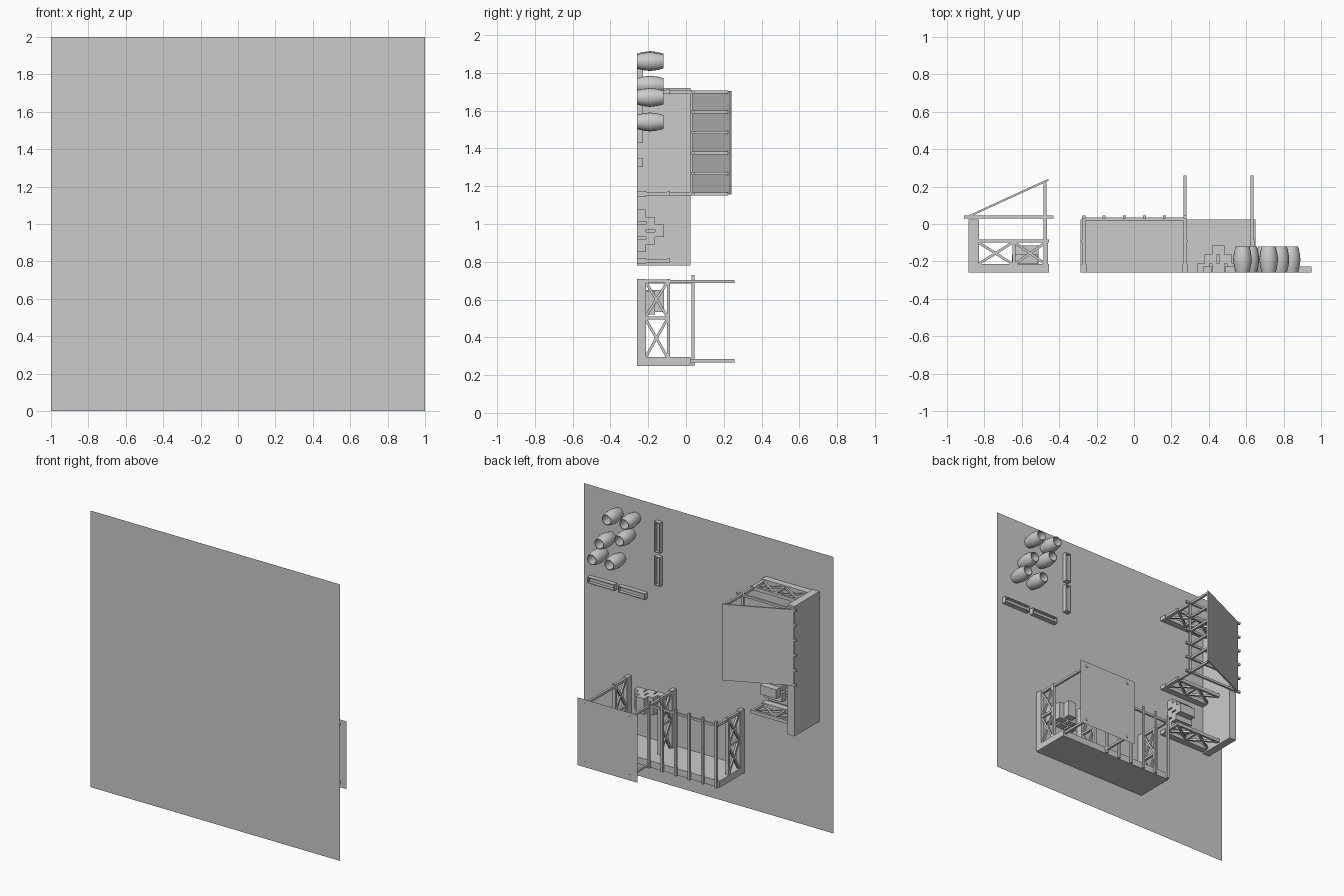
import bpy, bmesh, math
from mathutils import Vector, Matrix

if "Cube" in bpy.data.objects:
    bpy.data.objects.remove(bpy.data.objects["Cube"])

G = -0.26  # ground level; the scene's own "up" is +y


def finish(name, bm):
    me = bpy.data.meshes.new(name)
    bmesh.ops.recalc_face_normals(bm, faces=bm.faces)
    bm.to_mesh(me)
    bm.free()
    ob = bpy.data.objects.new(name, me)
    bpy.context.collection.objects.link(ob)
    return ob


def box(name, x, y, z):
    bm = bmesh.new()
    size = [b - a for a, b in (x, y, z)]
    mid = [(a + b) / 2 for a, b in (x, y, z)]
    bmesh.ops.create_cube(bm, size=1, matrix=Matrix.Translation(mid) @ Matrix.Diagonal((*size, 1)))
    return finish(name, bm)


def sheet(name, corners):
    bm = bmesh.new()
    bm.faces.new([bm.verts.new(c) for c in corners])
    return finish(name, bm)


def bar(name, p, q, w):
    p, q = Vector(p), Vector(q)
    rot = (q - p).to_track_quat('Z', 'X').to_matrix().to_4x4()
    bm = bmesh.new()
    bmesh.ops.create_cube(bm, size=1, matrix=Matrix.Translation((p + q) / 2) @ rot
                          @ Matrix.Diagonal((w, w, (q - p).length, 1)))
    return finish(name, bm)


class Stall:
    """Maps depth u (away from the wall), height y and run w to world axes."""

    def __init__(self, name, swap):
        self.name, self.swap = name, swap

    def box(self, part, u, y, w):
        x, z = (w, u) if self.swap else (u, w)
        return box(self.name + "_" + part, x, y, z)

    def bar(self, part, p, q, t):
        f = (lambda a: (a[2], a[1], a[0])) if self.swap else (lambda a: a)
        return bar(self.name + "_" + part, f(p), f(q), t)

    # cross-braced side fence with sill, rail and posts
    def fence(self, u0, u1, w):
        self.box("sill", (u0, u1), (G, -0.213), (w - .015, w + .015))
        self.box("rail", (u0, u1), (-0.1, -0.084), (w - .012, w + .012))
        um = (u0 + u1) / 2
        for c in (um, u1 - .012):
            self.box("fence_post", (c - .008, c + .008), (G, -0.085), (w - .009, w + .009))
        for a, b in ((u0, um - .008), (um + .008, u1 - .02)):
            self.bar("brace", (a, -.213, w), (b, -.1, w), .014)
            self.bar("brace", (a, -.1, w), (b, -.213, w), .014)

    # joists resting on the wall and a front beam carried by posts
    def canopy(self, ua, ub, up, w0, w1):
        for i in range(6):
            w = w0 + (w1 - w0) * i / 5
            self.box("joist", (ua, ub), (.03, .045), (w - .008, w + .008))
        self.box("front_beam", (up - .008, up + .008), (.02, .034), (w0 - .01, w1 + .01))
        for w in (w0, w1):
            self.box("post", (up - .009, up + .009), (G, .03), (w - .009, w + .009))

    # pyramid of crates 3-2-1
    def crates(self, u0, u1, wc):
        for row, n in enumerate((3, 2, 1)):
            for i in range(n):
                w = wc + (i - (n - 1) / 2) * .08
                y = G + row * .048
                d = .012 * row
                self.box("crate", (u0 + d, u1 - .004 * i), (y, y + .048), (w - .033, w + .033))


# ground
sheet("ground", [(-1, G, 0), (1, G, 0), (1, G, 2), (-1, G, 2)])

# stall with sloping roof
a = Stall("sloped_stall", False)
a.box("wall", (-.885, -.83), (G, .025), (.78, 1.72))
for w in (.805, 1.16, 1.70):
    a.fence(-.83, -.455, w)
a.canopy(-.91, -.43, -.475, 1.16, 1.70)
for i in range(6):
    w = 1.16 + .108 * i
    a.box("roof_strut", (-.483, -.467), (.045, .222), (w - .008, w + .008))
a.crates(-.665, -.51, .965)
n = Vector((-.21, .42, 0)).normalized() * .01
bm = bmesh.new()
prof = [Vector((-.885, .035, 1.155)), Vector((-.455, .232, 1.155))]
prof += [prof[1] + n, prof[0] + n]
f = bm.faces.new([bm.verts.new(p) for p in prof])
ext = bmesh.ops.extrude_face_region(bm, geom=[f])
for v in ext["geom"]:
    if isinstance(v, bmesh.types.BMVert):
        v.co.z += .55
finish("sloped_roof", bm)

# stall with flat awning
b = Stall("flat_stall", True)
b.box("wall", (.248, .296), (G, .025), (-.285, .65))
for w in (-.27, .275, .635):
    b.fence(.296, .71, w)
b.canopy(.248, .73, .695, -.268, .272)
for w in (.272, .632):
    b.box("awning_post_front", (.687, .703), (G, .258), (w - .008, w + .008))
    b.box("awning_post_back", (.268, .284), (.025, .258), (w - .008, w + .008))
b.crates(.51, .65, .45)
sheet("flat_awning", [(.21, .255, .24), (.69, .255, .24), (.69, .255, .73), (.21, .255, .73)])

# barrels: revolved profile with a recessed top
profile = [(0, 0), (.037, 0), (.045, .03), (.05, .07), (.045, .11), (.037, .14), (.032, .14), (.036, .03), (0, .03)]
for x, z in ((.72, 1.86), (.58, 1.865), (.78, 1.67), (.62, 1.735), (.84, 1.54), (.70, 1.54)):
    bm = bmesh.new()
    vs = [bm.verts.new((x + r, G + h, z)) for r, h in profile]
    es = [bm.edges.new(p) for p in zip(vs, vs[1:])]
    bmesh.ops.spin(bm, geom=vs + es, cent=(x, G, z), axis=(0, 1, 0),
                   angle=math.tau, steps=20, use_merge=True)
    bmesh.ops.remove_doubles(bm, verts=bm.verts, dist=.0001)
    ob = finish("barrel", bm)
    bpy.context.view_layer.objects.active = ob
    ob.select_set(True)
    bpy.ops.object.shade_smooth_by_angle(angle=math.radians(35))
    ob.select_set(False)


# open troughs around the barrels
for x, z in (((.37, .415), (1.67, 1.89)), ((.37, .415), (1.43, 1.64)),
             ((.735, .95), (1.302, 1.347)), ((.49, .705), (1.302, 1.347))):
    ob = box("trough", x, (G, -.228), z)
    bm = bmesh.new()
    bm.from_mesh(ob.data)
    top = max(bm.faces, key=lambda f: f.calc_center_median().y)
    bmesh.ops.inset_region(bm, faces=[top], thickness=.009)
    r = bmesh.ops.extrude_face_region(bm, geom=[top])
    for v in r["geom"]:
        if isinstance(v, bmesh.types.BMVert):
            v.co.y -= .022
    if top.is_valid:
        bmesh.ops.delete(bm, geom=[top], context='FACES_ONLY')
    bm.to_mesh(ob.data)
    bm.free()
